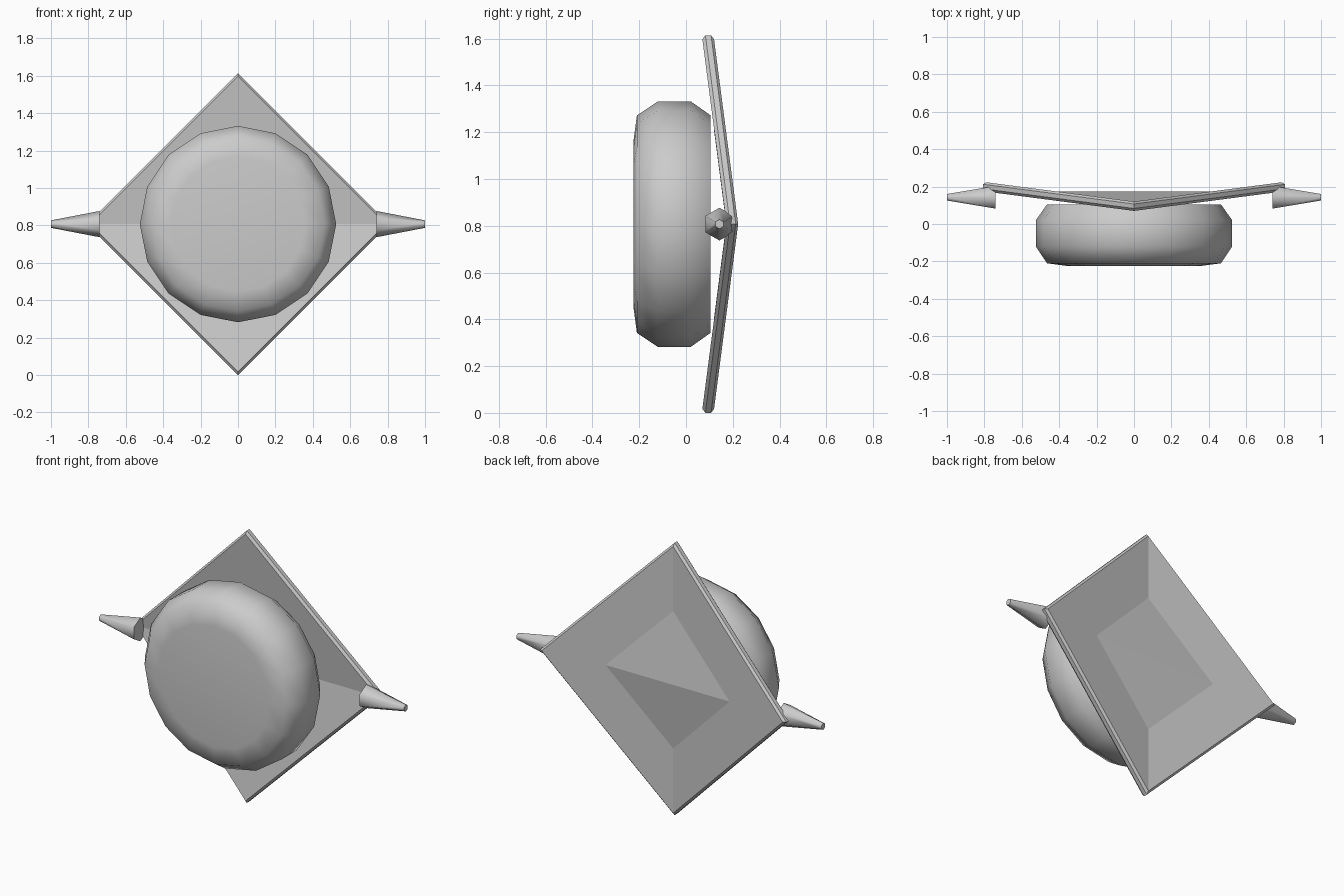
import bpy, bmesh, math

if "Cube" in bpy.data.objects:
    bpy.data.objects.remove(bpy.data.objects["Cube"])

CZ = 0.807  # height of the common centre


def finish(name, bm, smooth=None):
    bmesh.ops.recalc_face_normals(bm, faces=bm.faces)
    me = bpy.data.meshes.new(name)
    bm.to_mesh(me)
    bm.free()
    ob = bpy.data.objects.new(name, me)
    bpy.context.collection.objects.link(ob)
    if smooth:
        bpy.ops.object.select_all(action='DESELECT')
        ob.select_set(True)
        bpy.context.view_layer.objects.active = ob
        bpy.ops.object.shade_smooth_by_angle(angle=math.radians(smooth))
    return ob


def lathe(name, profile, sides, place, smooth):
    """Loft rings of (radius, distance along axis), capped at both ends."""
    bm = bmesh.new()
    rings = [[bm.verts.new(place(r, d, 2 * math.pi * i / sides)) for i in range(sides)]
             for r, d in profile]
    for a, b in zip(rings, rings[1:]):
        for i in range(sides):
            j = (i + 1) % sides
            bm.faces.new((a[i], a[j], b[j], b[i]))
    bm.faces.new(rings[0])
    bm.faces.new(rings[-1])
    return finish(name, bm, smooth)


# Round body: 16-sided thick disc with chamfered rims
lathe("round_body",
      [(0.36, -0.224), (0.465, -0.21), (0.525, -0.12), (0.525, 0.02), (0.465, 0.105)],
      16, lambda r, d, a: (r * math.sin(a), d, CZ + r * math.cos(a)), 50)

# Side spikes: six-sided tapered pegs
for side, label in ((1, "right"), (-1, "left")):
    lathe("side_spike_" + label, [(0.07, 0.74), (0.02, 1.0)], 6,
          lambda r, d, a: (side * d, 0.143 + r * math.sin(a), CZ + r * math.cos(a)), 65)

# Diamond back plate: twisted square with chamfered edge
bm = bmesh.new()


def diamond(size, offset):
    """Corners right, top, left, bottom; side corners sweep back."""
    y = 0.095 + offset
    sweep = 0.105 * size / 0.805
    return [bm.verts.new(p) for p in ((size, y + sweep, CZ), (0, y, CZ + size),
                                      (-size, y + sweep, CZ), (0, y, CZ - size))]


rings = [diamond(s, o) for s, o in
         ((0.79, -0.025), (0.807, -0.012), (0.807, 0.012), (0.79, 0.025), (0.4, 0.025))]
for a, b in zip(rings, rings[1:]):
    for i in range(4):
        j = (i + 1) % 4
        bm.faces.new((a[i], a[j], b[j], b[i]))
# Front and inner rear panels fold along the horizontal diagonal
for r in (rings[0], rings[-1]):
    bm.faces.new((r[0], r[1], r[2]))
    bm.faces.new((r[0], r[2], r[3]))
finish("back_plate", bm)
